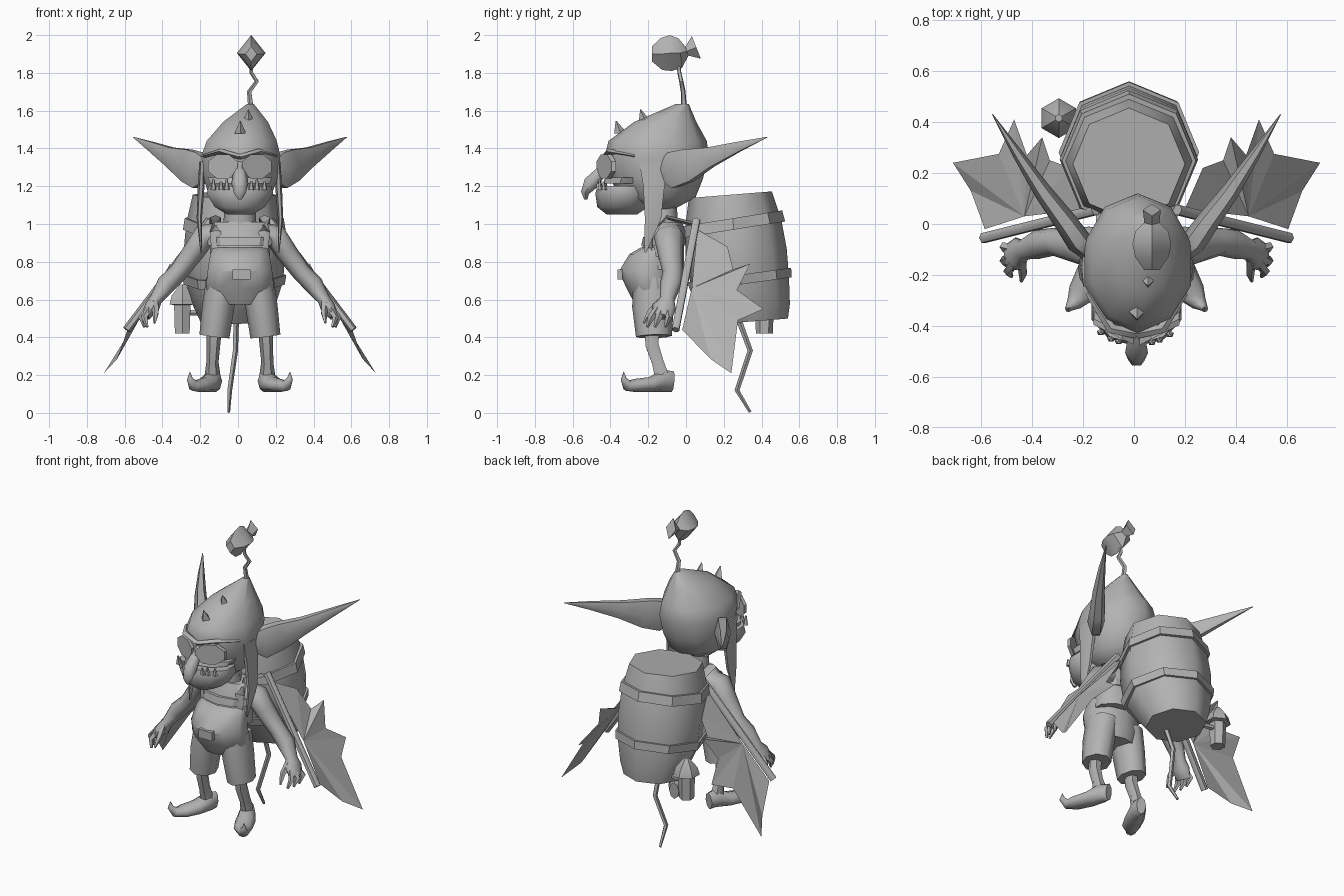
import bpy, bmesh, math
from mathutils import Vector

grey = bpy.data.materials.new("stone grey")
grey.diffuse_color = (0.45, 0.45, 0.45, 1)
Z, Y = Vector((0, 0, 1)), Vector((0, 1, 0))
CX = 0.01  # body mid-line


def finish(name, bm, smooth=50):
    bmesh.ops.recalc_face_normals(bm, faces=bm.faces)
    me = bpy.data.meshes.new(name)
    bm.to_mesh(me)
    bm.free()
    me.materials.append(grey)
    ob = bpy.data.objects.new(name, me)
    bpy.context.collection.objects.link(ob)
    bpy.ops.object.select_all(action='DESELECT')
    ob.select_set(True)
    bpy.context.view_layer.objects.active = ob
    if smooth:
        bpy.ops.object.shade_smooth_by_angle(angle=math.radians(smooth))
    return ob


def skin(name, loops, smooth=50):
    """Bridge a list of equal point loops and cap both ends."""
    bm = bmesh.new()
    rows = [[bm.verts.new(p) for p in lp] for lp in loops]
    n = len(rows[0])
    for a, b in zip(rows, rows[1:]):
        for i in range(n):
            j = (i + 1) % n
            bm.faces.new((a[i], a[j], b[j], b[i]))
    bm.faces.new(rows[0])
    bm.faces.new(rows[-1])
    return finish(name, bm, smooth)


def rings(name, secs, n=10, smooth=50, tilt=0.0, phase=0.0):
    """Stacked ellipses: (x, y, z, rx, ry); tilt raises z towards the back."""
    loops = []
    for x, y, z, rx, ry in secs:
        ang = [2 * math.pi * i / n + phase + math.pi / 2 for i in range(n)]
        loops.append([(x + rx * math.cos(a), y + ry * math.sin(a), z + tilt * ry * math.sin(a)) for a in ang])
    return skin(name, loops, smooth)


def tube(name, pts, n=6, ref=Z, side=1, smooth=60):
    """Sweep along (x, y, z, ru, rv); side=-1 mirrors over the mid-line."""
    P = [Vector(p[:3]) for p in pts]
    loops = []
    for i, p in enumerate(P):
        t = (P[min(i + 1, len(P) - 1)] - P[max(i - 1, 0)]).normalized()
        u = t.cross(ref).normalized()
        v = u.cross(t)
        lp = [p + u * pts[i][3] * math.cos(2 * math.pi * k / n) + v * pts[i][4] * math.sin(2 * math.pi * k / n)
              for k in range(n)]
        loops.append([(q.x if side > 0 else 2 * CX - q.x, q.y, q.z) for q in lp])
    return skin(name, loops, smooth)


def plate(name, pts, side=1, fan=False):
    bm = bmesh.new()
    vs = [bm.verts.new((x if side > 0 else 2 * CX - x, y, z)) for x, y, z in pts]
    if fan:
        for a, b in zip(vs[1:], vs[2:]):
            bm.faces.new((vs[0], a, b))
    else:
        bm.faces.new(vs)
    return finish(name, bm, 0)


# Hooded head, jaw and neck
rings("head", [(.01, -.14, 1.08, .09, .08), (.01, -.15, 1.14, .17, .20), (.015, -.155, 1.24, .205, .245),
               (.015, -.155, 1.36, .22, .275), (.02, -.15, 1.44, .195, .26), (.04, -.11, 1.54, .125, .165),
               (.065, -.02, 1.635, .02, .035)], 10)
rings("jaw", [(.01, -.34, 1.05, .07, .08), (.01, -.335, 1.09, .14, .135), (.01, -.33, 1.16, .185, .15),
              (.01, -.33, 1.20, .175, .14)], 10)
rings("upper_lip", [(.01, -.31, 1.215, .165, .13), (.01, -.30, 1.245, .18, .125)], 10)
tube("neck", [(.01, -.11, .96, .09, .07), (.01, -.12, 1.12, .08, .07)], 8, Y)
tube("nose", [(.01, -.39, 1.33, .02, .02), (.01, -.45, 1.275, .035, .035), (.01, -.505, 1.215, .045, .045),
              (.01, -.535, 1.165, .032, .025), (.01, -.53, 1.13, .01, .01)], 6, Y)
# Teeth
for i, x in enumerate((-.13, -.09, -.06, .07, .10, .14)):
    y = -.33 - .14 * math.sqrt(1 - ((x - .01) / .19) ** 2)
    rings("tooth_%d" % i, [(x, y, 1.18, .017, .014), (x, y - .005, 1.235 - .01 * (i % 2), .006, .005)], 5)
# Hood spikes
for i, (x, y, z) in enumerate(((.055, -.215, 1.54), (.012, -.345, 1.48))):
    rings("hood_spike_%d" % i, [(x, y, z, .03, .035), (x, y - .025, z + .065, .003, .003)], 4)
# Bent stalk with a fish-shaped lure
tube("lure_stalk", [(.07, -.01, 1.61, .016, .016), (.06, -.015, 1.70, .013, .013), (.10, -.025, 1.755, .012, .012),
                    (.072, -.035, 1.80, .011, .011), (.07, -.04, 1.85, .01, .01)], 5, Y)
tube("lure", [(.07, -.18, 1.90, .03, .04), (.07, -.13, 1.90, .065, .085), (.07, -.08, 1.905, .076, .095),
              (.07, -.03, 1.905, .065, .078), (.07, .005, 1.915, .03, .025), (.07, .055, 1.935, .035, .065)],
     4, smooth=35)

for s, tag in ((1, "right"), (-1, "left")):
    # Long ears with a cupped front
    tube("ear_" + tag, [(.18, -.13, 1.29, .03, .06), (.235, -.07, 1.285, .05, .11), (.29, .01, 1.31, .045, .10),
                        (.38, .13, 1.355, .035, .06), (.48, .28, 1.41, .02, .03), (.575, .43, 1.46, .002, .002)],
         6, side=s)
    # Tinted lens, brow and hood flap
    lens = [(.10 + .085 * math.cos(a), -.455 + .5 * (.085 * math.cos(a) + .04), 1.305 + .068 * math.sin(a))
            for a in [math.pi * (k + .5) / 4 for k in range(8)]]
    skin("lens_" + tag, [[(x if s > 0 else 2 * CX - x, y + d, z) for x, y, z in lens] for d in (0, .025)], 0)
    tube("brow_" + tag, [(.01, -.43, 1.355, .02, .014), (.11, -.41, 1.385, .02, .014), (.20, -.27, 1.36, .012, .01)],
         4, side=s)
    tube("hood_flap_" + tag, [(.21, -.17, 1.33, .015, .09), (.215, -.17, 1.20, .018, .065),
                              (.225, -.175, 1.03, .014, .05), (.215, -.215, .85, .004, .006)], 6, Y, s)
    # Arm, hand and fingers
    tube("arm_" + tag, [(.12, -.09, .95, .06, .07), (.20, -.09, .935, .065, .08), (.25, -.085, .86, .058, .068),
                        (.335, -.07, .745, .05, .055), (.40, -.08, .68, .052, .058), (.455, -.10, .60, .034, .04),
                        (.475, -.115, .56, .04, .065), (.51, -.13, .51, .025, .055)], 8, Y, s)
    for i, (dx, dy) in enumerate(((.53, -.09), (.53, -.145), (.515, -.185))):
        tube("finger_%d_%s" % (i, tag), [(.49, -.10 - .025 * i, .55, .022, .022), (dx, dy, .505, .018, .02),
                                         (dx - .015, dy - .02, .455, .008, .008)], 5, Y, s)
    tube("thumb_" + tag, [(.46, -.14, .58, .022, .024), (.455, -.19, .53, .018, .018), (.462, -.225, .475, .006, .006)],
         5, Y, s)
    # Trouser leg, shin and curled shoe
    tube("trouser_leg_" + tag, [(.10, -.17, .70, .09, .11), (.125, -.175, .56, .085, .11),
                                (.145, -.17, .405, .08, .095)], 8, Y, s)
    tube("shin_" + tag, [(.145, -.18, .45, .04, .045), (.15, -.18, .36, .036, .04), (.155, -.15, .27, .032, .036),
                         (.155, -.13, .20, .042, .042)], 6, Y, s)
    tube("shoe_" + tag, [(.135, -.07, .165, .03, .055), (.15, -.12, .17, .05, .06), (.185, -.19, .15, .06, .04),
                         (.225, -.27, .145, .055, .035), (.255, -.31, .145, .032, .03), (.275, -.33, .18, .014, .018),
                         (.275, -.33, .22, .004, .004)], 8, side=s)
    # Wing strut and ragged membrane
    tube("wing_strut_" + tag, [(.17, .055, 1.02, .022, .022), (.61, -.055, .44, .022, .022)], 6, Y, s)
    plate("wing_membrane_" + tag, [(.45, .03, .66), (.20, .06, .97), (.27, .22, .88), (.35, .25, .76),
                                   (.38, .34, .79), (.44, .27, .65), (.49, .41, .55), (.55, .275, .49),
                                   (.73, .24, .21), (.66, .13, .285), (.605, -.02, .44)], s, True)
    # Shoulder strap
    tube("shoulder_strap_" + tag, [(.13, -.185, .86, .03, .012), (.14, -.18, .96, .03, .012),
                                   (.14, -.10, 1.035, .03, .012), (.14, .04, 1.0, .03, .012)], 4,
         Vector((0, 1, 1)), s)

# Torso, belly and belt
rings("torso", [(.01, -.13, .76, .17, .12), (.01, -.12, .88, .165, .11), (.01, -.10, .96, .20, .095),
                (.01, -.10, 1.01, .15, .08)], 10)
rings("trouser_seat", [(.01, -.17, .575, .13, .10), (.01, -.185, .66, .19, .13), (.01, -.205, .75, .18, .15),
                       (.01, -.18, .84, .165, .12), (.01, -.15, .875, .15, .09)], 10)
rings("chest_sash", [(.01, -.12, .885, .175, .118), (.01, -.115, .93, .185, .112)], 10, 30)
skin("buckle", [[(x, y, z) for x, z in ((-.03, .705), (.065, .705), (.065, .76), (-.03, .76))]
                for y in (-.362, -.335)], 0)

# Barrel on the back, with hoops
BX = -.02
PROF = ((.485, .36, .18), (.56, .335, .215), (.70, .285, .26), (.85, .265, .268), (1.0, .25, .255), (1.155, .235, .22))


def barrel_at(z):
    for (z0, y0, r0), (z1, y1, r1) in zip(PROF, PROF[1:]):
        if z <= z1:
            break
    f = (z - z0) / (z1 - z0)
    return y0 + f * (y1 - y0), r0 + f * (r1 - r0)


rings("barrel", [(BX, y, z, r, r) for z, y, r in PROF], 8, 50, .08)
for i, (z, h, tilt) in enumerate(((.97, .06, .16), (.68, .05, .14))):
    secs = []
    for zz in (z, z + h):
        y, r = barrel_at(zz)
        secs.append((BX, y, zz, r + .014, r + .014))
    rings("barrel_hoop_%d" % i, secs, 8, 30, tilt)

# Flask hung beside the barrel
rings("flask", [(-.295, .415, .42, .045, .045), (-.295, .415, .57, .05, .05), (-.295, .415, .575, .078, .078),
                (-.295, .415, .62, .065, .065), (-.295, .415, .68, .015, .015)], 6, 40)
tube("flask_peg", [(-.32, .43, .53, .015, .015), (-.16, .40, .53, .015, .015)], 5)
# Thin kinked tail
tube("tail", [(-.01, .27, .52, .016, .016), (-.015, .34, .33, .015, .015), (-.045, .27, .12, .014, .014),
              (-.05, .34, 0.004, .008, .008)], 5, Y)
